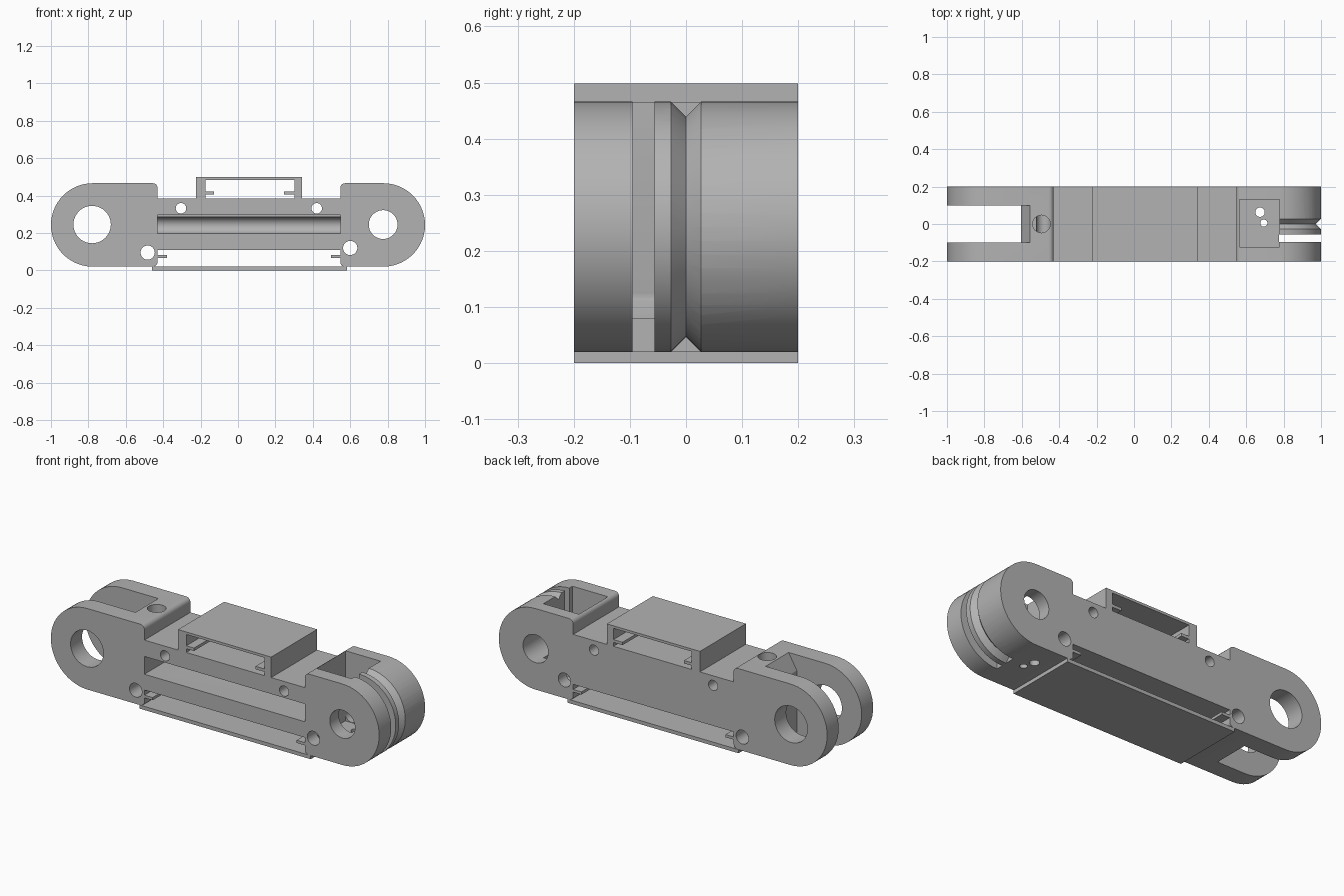
import bpy
import bmesh
from math import cos, sin, pi, radians
from mathutils import Matrix

if "Cube" in bpy.data.objects:
    bpy.data.objects.remove(bpy.data.objects["Cube"])

grey = bpy.data.materials.new("mid_grey")
grey.use_nodes = True
grey.diffuse_color = (0.45, 0.45, 0.45, 1)
grey.node_tree.nodes["Principled BSDF"].inputs["Base Color"].default_value = (0.45, 0.45, 0.45, 1)

BACK, FRONT = 0.2, -0.2
LOW, HIGH, MID = 0.02, 0.466, 0.243       # heights of the link body
R, END = 0.223, 0.777                     # rounded ends
LEFT, RIGHT = -0.43, 0.547                # edges of the waist


def finish(name, bm):
    bmesh.ops.recalc_face_normals(bm, faces=bm.faces[:])
    mesh = bpy.data.meshes.new(name)
    bm.to_mesh(mesh)
    bm.free()
    mesh.materials.append(grey)
    obj = bpy.data.objects.new(name, mesh)
    bpy.context.collection.objects.link(obj)
    return obj


def prism(name, points, y0=FRONT, y1=BACK):
    """Extrude an outline in x and z along y."""
    bm = bmesh.new()
    face = bm.faces.new([bm.verts.new((x, y0, z)) for x, z in points])
    out = bmesh.ops.extrude_face_region(bm, geom=[face])
    moved = [v for v in out["geom"] if isinstance(v, bmesh.types.BMVert)]
    bmesh.ops.translate(bm, verts=moved, vec=(0, y1 - y0, 0))
    return finish(name, bm)


def box(name, x0, x1, y0, y1, z0, z1):
    return prism(name, [(x0, z0), (x1, z0), (x1, z1), (x0, z1)], y0, y1)


def arc(cx, cz, r, start, end, n):
    angles = [radians(start + (end - start) * i / n) for i in range(n + 1)]
    return [(cx + r * cos(a), cz + r * sin(a)) for a in angles]


def rod(name, x, z, r, y0=-0.3, y1=0.3, n=40):
    return prism(name, arc(x, z, r, 0, 360 * (n - 1) / n, n - 1), y0, y1)


def upright_rod(name, x, y, r, z0, z1):
    obj = rod(name, 0, 0, r, z0, z1)
    obj.data.transform(Matrix.Translation((x, y, 0)) @ Matrix.Rotation(pi / 2, 4, "X"))
    return obj


def cut(target, cutter):
    mod = target.modifiers.new("cut", "BOOLEAN")
    mod.operation, mod.solver, mod.object = "DIFFERENCE", "EXACT", cutter
    bpy.context.view_layer.objects.active = target
    bpy.ops.object.modifier_apply(modifier=mod.name)
    bpy.data.objects.remove(cutter)


# Link body outline: rounded ends, lowered waist, tray recess underneath
WAIST, RECESS, F = 0.385, 0.11, 0.025
outline = arc(END, MID, R, -90, 90, 28)
outline += arc(RIGHT + F, HIGH - F, F, 90, 180, 5) + [(RIGHT, WAIST), (LEFT, WAIST)]
outline += arc(LEFT - F, HIGH - F, F, 0, 90, 5)
outline += arc(-END, MID, R, 90, 270, 28)
outline += arc(LEFT - F, LOW + F, F, -90, 0, 5) + [(LEFT, RECESS), (RIGHT, RECESS)]
outline += arc(RIGHT + F, LOW + F, F, 180, 270, 5)
body = prism("link_body", outline)

# Fork slot with a sloped top edge
cut(body, prism("fork_cutter", [(-1.1, -0.1), (-0.605, -0.1), (-0.605, 0.38),
                               (-0.555, HIGH), (-0.555, 0.6), (-1.1, 0.6)], -0.1, 0.1))

# Pocket and belt slot in the wheel end
cut(body, box("pocket_cutter", 0.563, 0.777, -0.122, 0.13, 0.08, 0.6))
cut(body, box("slot_cutter", 0.775, 1.1, -0.095, -0.056, -0.1, 0.6))

# V groove around the rounded end
bm = bmesh.new()
section = [bm.verts.new((END, y, MID + r)) for y, r in
           [(0, R - 0.027), (0.038, R + 0.011), (-0.038, R + 0.011)]]
wedge = bm.faces.new(section)
bmesh.ops.spin(bm, geom=[wedge, *wedge.edges, *section], cent=(END, 0, MID),
               axis=(0, 1, 0), angle=pi, steps=28)
cut(body, finish("groove_cutter", bm))

# Pivot and bolt holes
for x, z, r in [(-0.78, 0.245, 0.1), (0.776, 0.245, 0.077), (-0.305, 0.332, 0.028),
                (0.421, 0.332, 0.028), (-0.483, 0.095, 0.038), (0.6, 0.12, 0.038)]:
    cut(body, rod("hole_cutter", x, z, r))

# Upright holes: a blind one beside the fork, two through the pocket floor
for x, y, r, z0, z1 in [(-0.495, 0, 0.047, 0.1, 0.6), (0.674, 0.063, 0.025, -0.1, 0.2),
                        (0.694, 0.005, 0.019, -0.1, 0.2)]:
    cut(body, upright_rod("hole_cutter", x, y, r, z0, z1))

# Long blind channel in the front with a round back
cut(body, box("channel_cutter", LEFT, RIGHT, -0.3, 0, 0.197, 0.295))
channel = rod("channel_round_cutter", 0, 0, 0.044, LEFT, RIGHT)
channel.data.transform(Matrix.Translation((0, 0, 0.241)) @ Matrix.Rotation(-pi / 2, 4, "Z"))
cut(body, channel)

# Housing on top of the waist, open front and back
x0, x1, top, wall = -0.225, 0.342, 0.498, 0.05
housing = prism("top_housing", [(x0, WAIST), (x0, top), (x1, top), (x1, WAIST), (x1 - wall + 0.01, WAIST),
                                (x1 - wall + 0.01, 0.484), (x0 + wall, 0.484), (x0 + wall, WAIST)])

# Bottom cover
cover = box("bottom_cover", -0.46, 0.583, FRONT, BACK, 0, LOW)

# Inner rails of the housing and of the tray
rails = [box("housing_rail_right", x0 + wall, -0.128, FRONT, BACK, 0.406, 0.422),
         box("housing_rail_left", 0.247, x1 - wall + 0.01, FRONT, BACK, 0.406, 0.422),
         box("tray_rail_right", LEFT, -0.38, FRONT, BACK, 0.067, 0.082),
         box("tray_rail_left", 0.497, RIGHT, FRONT, BACK, 0.067, 0.082)]

# Smooth the rounded surfaces, keep edges crisp
bpy.ops.object.select_all(action="DESELECT")
for obj in [body, housing, cover, *rails]:
    obj.select_set(True)
bpy.context.view_layer.objects.active = body
bpy.ops.object.shade_smooth_by_angle(angle=radians(30))
